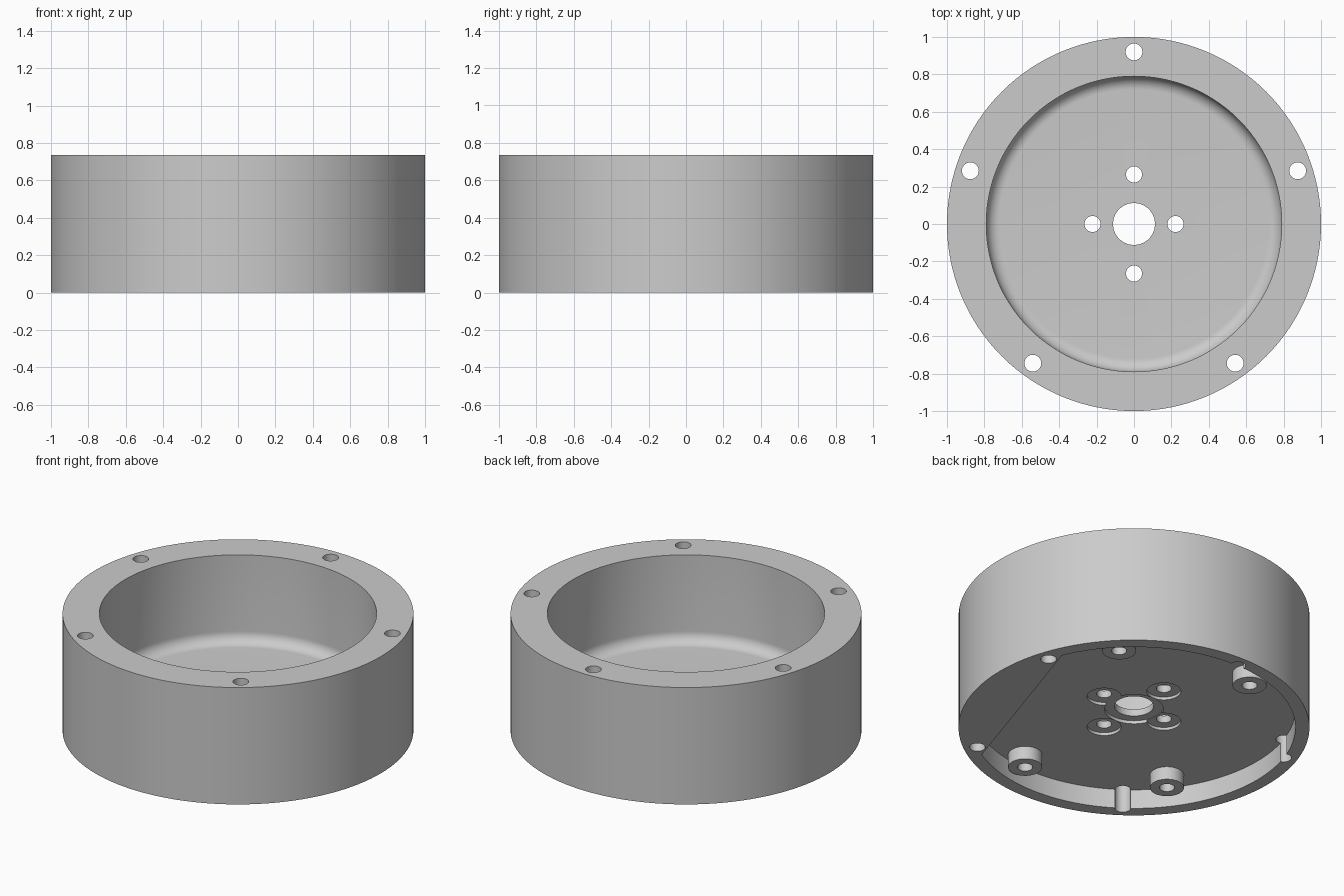
import bpy, bmesh
from math import sin, cos, pi, radians

cube = bpy.data.objects.get("Cube")
if cube:
    bpy.data.objects.remove(cube, do_unlink=True)

grey = bpy.data.materials.new("plain_grey")
grey.use_nodes = True
COLOUR = (0.6, 0.6, 0.6, 1)
grey.diffuse_color = COLOUR
grey.node_tree.nodes["Principled BSDF"].inputs["Base Color"].default_value = COLOUR

HEIGHT, FLOOR, BORE, FILLET = 0.735, 0.185, 0.79, 0.07
RECESS_R, RECESS_Z, BORE_Z = 0.92, 0.122, 0.14
HOLE_R, BOSS_R = 0.045, 0.097
AXIS = -18          # symmetry direction of the underside


def make(name, bm):
    bmesh.ops.remove_doubles(bm, verts=bm.verts, dist=1e-5)
    bmesh.ops.recalc_face_normals(bm, faces=bm.faces)
    mesh = bpy.data.meshes.new(name)
    bm.to_mesh(mesh)
    bm.free()
    mesh.materials.append(grey)
    obj = bpy.data.objects.new(name, mesh)
    bpy.context.collection.objects.link(obj)
    return obj


def lathe(name, profile, steps):
    bm = bmesh.new()
    verts = [bm.verts.new((r, 0, z)) for r, z in profile]
    edges = [bm.edges.new(pair) for pair in zip(verts, verts[1:])]
    bmesh.ops.spin(bm, geom=verts + edges, cent=(0, 0, 0), axis=(0, 0, 1),
                   angle=2 * pi, steps=steps, use_merge=True)
    return make(name, bm)


def prism(name, outline, z0, z1):
    bm = bmesh.new()
    face = bm.faces.new([bm.verts.new((x, y, z0)) for x, y in outline])
    ext = bmesh.ops.extrude_face_region(bm, geom=[face])
    top = [v for v in ext["geom"] if isinstance(v, bmesh.types.BMVert)]
    bmesh.ops.translate(bm, verts=top, vec=(0, 0, z1 - z0))
    return make(name, bm)


def polar(r, deg):
    return r * cos(radians(deg)), r * sin(radians(deg))


def activate(obj):
    bpy.ops.object.select_all(action='DESELECT')
    obj.select_set(True)
    bpy.context.view_layer.objects.active = obj


def cut(target, cutter):
    cutter.hide_render = True
    mod = target.modifiers.new("cut", 'BOOLEAN')
    mod.operation, mod.solver, mod.object = 'DIFFERENCE', 'EXACT', cutter
    activate(target)
    bpy.ops.object.modifier_apply(modifier=mod.name)
    bpy.data.objects.remove(cutter, do_unlink=True)


def drill(target, centre, r, z0, z1, n=40):
    ring = [polar(r, 360 * i / n) for i in range(n)]
    cut(target, prism("drill", [(centre[0] + x, centre[1] + y) for x, y in ring], z0, z1))


# Cup body with a rounded inner corner
corner = [(BORE - FILLET + FILLET * sin(a), FLOOR + FILLET * (1 - cos(a)))
          for a in (pi / 2 * i / 10 for i in range(11))]
body = lathe("cup_body", [(0, FLOOR)] + corner +
             [(BORE, HEIGHT), (1, HEIGHT), (1, 0), (0, 0)], 128)

# Underside recess: a disc with one straight side
half = 41.5
arc = [polar(RECESS_R, AXIS + half + (360 - 2 * half) * i / 96) for i in range(97)]
cut(body, prism("recess", arc, -0.1, RECESS_Z))

# Centre hole and four screw holes, each with a shallow counterbore
screws = [(0.222, 0), (-0.222, 0), (0, 0.265), (0, -0.265)]
drill(body, (0, 0), 0.167, 0.05, BORE_Z + 0.002, 64)
for c in screws:
    drill(body, c, BOSS_R, 0.05, BORE_Z)
drill(body, (0, 0), 0.112, -0.1, 0.4, 64)
for c in screws:
    drill(body, c, 0.043, -0.1, 0.4)

# Five rim holes running the full height
for i in range(5):
    drill(body, polar(RECESS_R, 90 + 72 * i), HOLE_R, -0.1, 1)

# Four hollow bosses hanging in the recess
parts = [body]
for r, offset in ((0.81, 62), (0.776, 126)):
    for side in (-1, 1):
        boss = lathe("underside_boss", [(0, RECESS_Z - 0.002), (0.043, RECESS_Z - 0.002),
                     (0.043, 0.04), (BOSS_R, 0.04), (BOSS_R, RECESS_Z + 0.01),
                     (0, RECESS_Z + 0.01)], 40)
        boss.location = (*polar(r, AXIS + side * offset), 0)
        parts.append(boss)

for obj in parts:
    activate(obj)
    bpy.ops.object.shade_smooth_by_angle(angle=radians(30))
